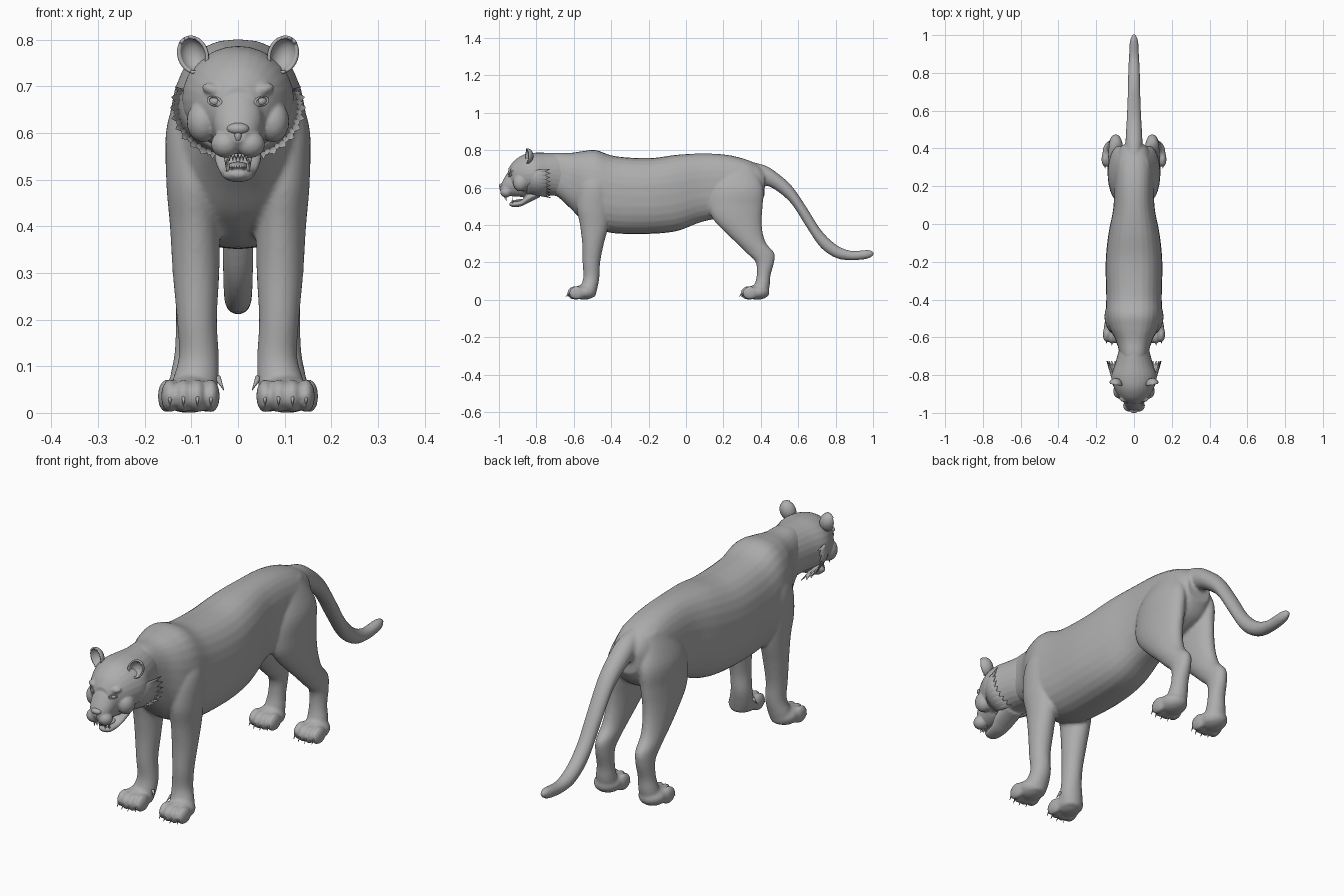
import bpy
import bmesh
from math import cos, sin, pi, radians, copysign
from mathutils import Vector, Matrix, Euler

if "Cube" in bpy.data.objects:
    bpy.data.objects.remove(bpy.data.objects["Cube"], do_unlink=True)

grey = bpy.data.materials.new("grey_fur")
grey.use_nodes = True
colour = (0.42, 0.42, 0.42, 1)
grey.diffuse_color = colour
grey.node_tree.nodes["Principled BSDF"].inputs["Base Color"].default_value = colour
SIDES = (-1, 1)


def finish(name, bm, voxel=None, smooth=4, thickness=None, mirror=False):
    """Turn a bmesh into a smooth object, optionally fused or thickened."""
    bmesh.ops.recalc_face_normals(bm, faces=bm.faces)
    mesh = bpy.data.meshes.new(name)
    for face in bm.faces:
        face.smooth = True
    bm.to_mesh(mesh)
    bm.free()
    mesh.materials.append(grey)
    obj = bpy.data.objects.new(name, mesh)
    bpy.context.collection.objects.link(obj)
    if mirror:
        obj.modifiers.new("Mirror", "MIRROR").use_mirror_merge = False
    if thickness:
        mod = obj.modifiers.new("Solidify", "SOLIDIFY")
        mod.thickness = thickness
    if voxel:
        mod = obj.modifiers.new("Remesh", "REMESH")
        mod.mode = "VOXEL"
        mod.voxel_size = voxel
        mod.use_smooth_shade = True
        mod = obj.modifiers.new("Smooth", "SMOOTH")
        mod.factor = 0.5
        mod.iterations = smooth
    return obj


def spline(rows, steps=5):
    """Catmull-Rom interpolation of whole table rows."""
    rows = [Vector(r) for r in rows]
    out = []
    for i in range(len(rows) - 1):
        a, b, c = rows[max(i - 1, 0)], rows[i], rows[i + 1]
        d = rows[min(i + 2, len(rows) - 1)]
        for k in range(steps):
            t = k / steps
            out.append(b + (c - a) * (t / 2) + (a * 2 - b * 5 + c * 4 - d) * (t * t / 2)
                       + (b * 3 - a - c * 3 + d) * (t ** 3 / 2))
    return out + [rows[-1]]


def loft(bm, rows, place, box=1.0, n=28):
    rings = []
    for row in spline(rows):
        ring = []
        for i in range(n):
            c, s = cos(2 * pi * i / n), sin(2 * pi * i / n)
            c, s = (copysign(abs(v) ** box, v) for v in (c, s))
            ring.append(bm.verts.new(place(row, c, s)))
        rings.append(ring)
    for a, b in zip(rings, rings[1:]):
        for i in range(n):
            j = (i + 1) % n
            bm.faces.new((a[i], a[j], b[j], b[i]))
    bm.faces.new(rings[0])
    bm.faces.new(rings[-1][::-1])


def along_y(r, c, s):
    # row: y, top, bottom, half width
    return (r[3] * c, r[0], (r[1] + r[2]) / 2 + (r[1] - r[2]) / 2 * s)


def along_z(side):
    # row: z, centre x, centre y, radius x, radius y
    return lambda r, c, s: (side * (r[1] + r[3] * c), r[2] + r[4] * s, r[0])


def ball(bm, centre, size, tilt=(0, 0, 0)):
    matrix = Matrix.LocRotScale(Vector(centre), Euler(tilt), Vector(size))
    bmesh.ops.create_uvsphere(bm, u_segments=20, v_segments=14, radius=1, matrix=matrix)


def spike(bm, centre, direction, radius, length):
    matrix = Matrix.LocRotScale(Vector(centre), Vector(direction).to_track_quat("Z", "Y"), None)
    bmesh.ops.create_cone(bm, cap_ends=True, segments=8, radius1=radius, radius2=0.0005,
                          depth=length, matrix=matrix)


# Trunk, tail, legs and paws fused into one skin
trunk = [(-.80, .76, .60, .07), (-.70, .785, .56, .075), (-.62, .785, .49, .095),
         (-.55, .795, .42, .13), (-.48, .80, .38, .147), (-.38, .768, .355, .147),
         (-.2, .757, .352, .15), (-.05, .775, .367, .135), (.08, .782, .415, .11),
         (.2, .777, .44, .105), (.3, .757, .46, .103), (.38, .725, .5, .085), (.42, .69, .56, .06)]
tail = [(.34, .74, .62, .045), (.43, .715, .61, .045), (.5, .668, .572, .042),
        (.57, .603, .505, .038), (.65, .485, .38, .035), (.72, .375, .28, .033),
        (.8, .296, .224, .031), (.88, .262, .211, .027), (.96, .266, .217, .023),
        (.99, .264, .228, .015), (1.005, .252, .242, .006)]
front_leg = [(.72, .07, -.47, .04, .05), (.62, .09, -.485, .062, .085), (.5, .095, -.495, .059, .09),
             (.4, .092, -.49, .054, .077), (.3, .09, -.497, .05, .058), (.2, .088, -.506, .043, .047),
             (.12, .084, -.506, .043, .043), (.06, .093, -.52, .05, .046), (.015, .1, -.53, .045, .045)]
hind_leg = [(.72, .05, .28, .03, .08), (.6, .075, .275, .057, .137), (.5, .08, .265, .058, .145),
            (.43, .085, .275, .055, .13), (.36, .09, .31, .049, .1), (.3, .094, .352, .043, .078),
            (.25, .096, .398, .038, .074), (.2, .098, .422, .035, .049), (.13, .1, .415, .036, .037),
            (.07, .104, .405, .043, .042), (.015, .107, .39, .045, .042)]
PAWS = ((.102, -.595), (.109, .332))
TOES = (-.044, -.015, .015, .044)

body = bmesh.new()
loft(body, trunk, along_y, box=0.82)
loft(body, tail, along_y)
for side in SIDES:
    loft(body, front_leg, along_z(side))
    loft(body, hind_leg, along_z(side))
    for px, py in PAWS:
        ball(body, (side * px, py + .05, .04), (.058, .065, .04))
        for t in TOES:
            ball(body, (side * (px + t), py + 6 * t * t, .036), (.019, .042, .036))
finish("body", body, voxel=.007, smooth=4)

# Claws
claws = bmesh.new()
for px, py in PAWS:
    for t in TOES:
        spike(claws, (px + t, py + 6 * t * t - .04, .027), (0, -.6, -.8), .006, .034)
spike(claws, (.037, -.535, .062), (-.4, -.4, -.8), .007, .035)
finish("claws", claws, mirror=True)

# Head: skull, muzzle, lower jaw, whisker pads and brows fused together
skull = [(-.95, .70, .62, .035), (-.92, .742, .59, .075), (-.87, .775, .565, .105),
         (-.81, .786, .56, .12), (-.74, .786, .56, .1), (-.66, .786, .55, .078)]
muzzle = [(-.992, .61, .58, .018), (-.972, .65, .562, .04), (-.94, .692, .554, .054),
          (-.88, .69, .55, .06), (-.82, .66, .55, .05)]
jaw = [(-.945, .518, .506, .014), (-.925, .526, .495, .031), (-.88, .534, .50, .039),
       (-.84, .57, .52, .05), (-.78, .60, .55, .05)]
head = bmesh.new()
for rows in (skull, muzzle, jaw):
    loft(head, rows, along_y)
for side in SIDES:
    ball(head, (side * .027, -.962, .576), (.031, .031, .029))
    ball(head, (side * .05, -.925, .692), (.028, .018, .014), (0, side * -.3, 0))
    ball(head, (side * .075, -.885, .625), (.035, .04, .045))
finish("head", head, voxel=.004, smooth=5)

# Nose
nose = bmesh.new()
ball(nose, (0, -.984, .609), (.024, .016, .013))
ball(nose, (0, -.985, .595), (.009, .012, .015))
finish("nose", nose)

# Eyes and eyelids
eyes = bmesh.new()
ball(eyes, (.049, -.932, .668), (.013, .013, .011))
finish("eyes", eyes, mirror=True)

lids = bmesh.new()
loops = []
for i in range(20):
    a = 2 * pi * i / 20
    ring = []
    for j in range(8):
        b = 2 * pi * j / 8
        r = 1 + .22 * cos(b)
        p = Vector((.016 * r * cos(a), -.003 * sin(b), .009 * r * sin(a)))
        p.rotate(Euler((0, -.25, .5)))
        ring.append(lids.verts.new(p + Vector((.05, -.942, .668))))
    loops.append(ring)
for i in range(20):
    for j in range(8):
        a, b = loops[i], loops[(i + 1) % 20]
        k = (j + 1) % 8
        lids.faces.new((a[j], a[k], b[k], b[j]))
finish("eyelids", lids, mirror=True)

# Ears: open cups facing forward
ears = bmesh.new()
bmesh.ops.create_uvsphere(ears, u_segments=24, v_segments=16, radius=1)
front = [v for v in ears.verts if v.co.y < -.15]
bmesh.ops.delete(ears, geom=front, context="VERTS")
ears.transform(Matrix.LocRotScale(Vector((.097, -.85, .768)), Euler((0, .35, .25)),
                                  Vector((.034, .034, .042))))
finish("ears", ears, thickness=.007, mirror=True)

# Cheek ruff: two layers of jagged fur sheets
ruff = bmesh.new()
COLS = 17
for layer in range(2):
    grid = []
    for i in range(COLS):
        a = radians(22 - 90 * i / (COLS - 1))
        point = .03 * ((i + layer) % 2)
        reach = -.775 + .02 * layer + point
        flare = .128 + .006 * layer + point * .4
        rings = ((.105, -.85, .095), (.12, -.815, .102), (flare, reach, flare * .82))
        grid.append([ruff.verts.new((rx * cos(a), y, .655 + rz * sin(a))) for rx, y, rz in rings])
    for a, b in zip(grid, grid[1:]):
        for k in range(2):
            ruff.faces.new((a[k], a[k + 1], b[k + 1], b[k]))
finish("cheek_ruff", ruff, thickness=.004, mirror=True)

# Teeth and tongue
teeth = bmesh.new()
spike(teeth, (.026, -.962, .543), (0, 0, -1), .006, .034)
spike(teeth, (.021, -.926, .532), (0, 0, 1), .005, .03)
for i in range(3):
    spike(teeth, (.004 + .007 * i, -.97, .548), (0, 0, -1), .004, .016)
    spike(teeth, (.003 + .005 * i, -.932, .524), (0, 0, 1), .003, .012)
finish("teeth", teeth, mirror=True)

tongue = bmesh.new()
ball(tongue, (0, -.89, .53), (.02, .035, .008), (.1, 0, 0))
finish("tongue", tongue)
